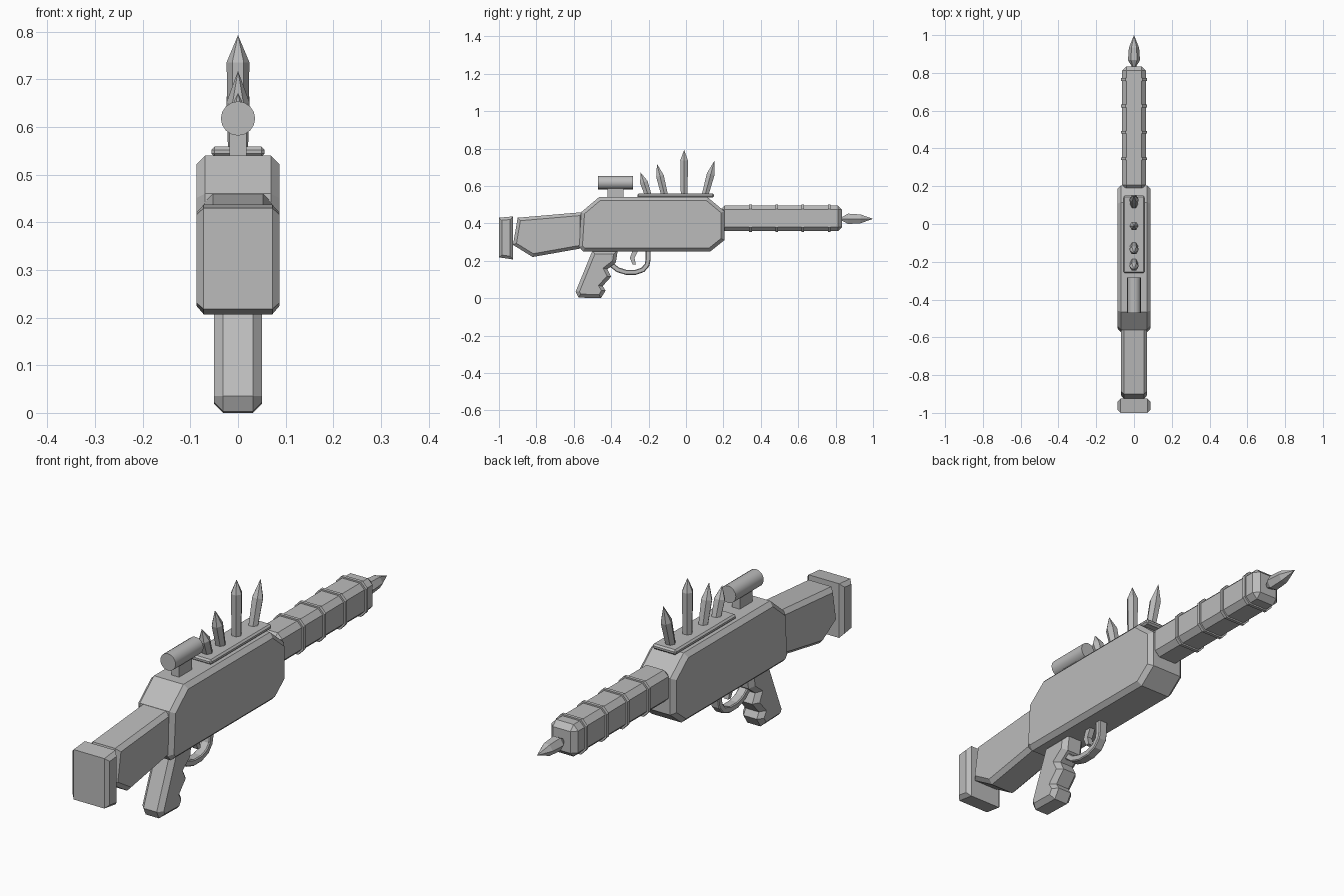
import bpy, bmesh, math
from mathutils import Vector, Matrix

if "Cube" in bpy.data.objects:
    bpy.data.objects.remove(bpy.data.objects["Cube"])

grey = bpy.data.materials.new("plain_grey")
grey.diffuse_color = (0.5, 0.5, 0.5, 1)
grey.use_nodes = True
grey.node_tree.nodes["Principled BSDF"].inputs["Base Color"].default_value = grey.diffuse_color


def finish(bm, name, smooth=False):
    bmesh.ops.recalc_face_normals(bm, faces=bm.faces)
    me = bpy.data.meshes.new(name)
    bm.to_mesh(me)
    bm.free()
    me.materials.append(grey)
    ob = bpy.data.objects.new(name, me)
    bpy.context.collection.objects.link(ob)
    if smooth:
        bpy.context.view_layer.objects.active = ob
        ob.select_set(True)
        bpy.ops.object.shade_smooth_by_angle(angle=math.radians(35))
        ob.select_set(False)
    return ob


def slab(name, profile, half, chamfer=0.0):
    """Side profile (y, z) extruded across x, with chamfered side faces."""
    bm = bmesh.new()
    w = half - chamfer
    left = [bm.verts.new((-w, y, z)) for y, z in profile]
    right = [bm.verts.new((w, y, z)) for y, z in profile]
    n = len(profile)
    caps = [bm.faces.new(left), bm.faces.new(right[::-1])]
    for i in range(n):
        j = (i + 1) % n
        bm.faces.new((left[i], right[i], right[j], left[j]))
    bmesh.ops.recalc_face_normals(bm, faces=bm.faces)
    if chamfer:
        bmesh.ops.inset_individual(bm, faces=caps, thickness=chamfer,
                                   depth=chamfer, use_even_offset=True)
    return finish(bm, name)


def box(name, center, size, bevel=0.0):
    bm = bmesh.new()
    bmesh.ops.create_cube(bm, size=1)
    bmesh.ops.scale(bm, vec=size, verts=bm.verts)
    if bevel:
        bmesh.ops.bevel(bm, geom=bm.edges[:], offset=bevel, segments=1,
                        affect='EDGES', profile=0.5)
    bmesh.ops.translate(bm, vec=center, verts=bm.verts)
    return finish(bm, name)


def spindle(name, base, tip, rings, sides=6, smooth=False):
    """Lathe along base->tip; rings are (fraction, radius), zero is a point."""
    base, tip = Vector(base), Vector(tip)
    axis = tip - base
    rot = axis.to_track_quat('Z', 'Y').to_matrix().to_4x4()
    mat = Matrix.Translation(base) @ rot
    bm = bmesh.new()
    loops = []
    for t, r in rings:
        count = sides if r else 1
        loops.append([bm.verts.new(mat @ Vector((
            r * math.cos(2 * math.pi * k / sides),
            r * math.sin(2 * math.pi * k / sides), t * axis.length)))
            for k in range(count)])
    for a, b in zip(loops, loops[1:]):
        for k in range(sides):
            j = (k + 1) % sides
            quad = [a[k % len(a)], a[j % len(a)], b[j % len(b)], b[k % len(b)]]
            bm.faces.new(list(dict.fromkeys(quad)))
    for end in (loops[0], loops[-1]):
        if len(end) > 1:
            bm.faces.new(end)
    return finish(bm, name, smooth)


def ribbon(name, path, thick, half):
    """Band of constant thickness following a (y, z) path."""
    pts = [Vector(p) for p in path]
    outer, inner = [], []
    for i, p in enumerate(pts):
        d = (pts[min(i + 1, len(pts) - 1)] - pts[max(i - 1, 0)]).normalized()
        off = Vector((-d.y, d.x)) * thick / 2
        outer.append(p - off)
        inner.append(p + off)
    return slab(name, outer + inner[::-1], half, 0.004)


# Main body, stock and butt plate
slab("body", [(-0.465, 0.54), (0.115, 0.54), (0.205, 0.465), (0.205, 0.31),
              (0.13, 0.25), (-0.55, 0.25), (-0.572, 0.275), (-0.56, 0.46)],
     0.087, 0.018)
slab("stock", [(-0.55, 0.46), (-0.55, 0.268), (-0.82, 0.22), (-0.925, 0.285),
               (-0.9, 0.43)], 0.07, 0.017)
slab("butt_plate", [(-1.0, 0.43), (-0.925, 0.437), (-0.925, 0.207),
                    (-1.0, 0.218)], 0.087, 0.015)

# Pistol grip with finger notches
slab("grip", [(-0.5, 0.255), (-0.59, 0.035), (-0.575, 0.003), (-0.455, 0.0),
              (-0.43, 0.04), (-0.445, 0.065), (-0.4, 0.115), (-0.42, 0.155),
              (-0.375, 0.19), (-0.365, 0.255)], 0.05, 0.019)

# Trigger and guard
ribbon("trigger_guard", [(-0.4, 0.18), (-0.365, 0.152), (-0.32, 0.138),
                         (-0.27, 0.138), (-0.23, 0.152), (-0.208, 0.178),
                         (-0.202, 0.21), (-0.202, 0.26)], 0.027, 0.02)
slab("trigger", [(-0.285, 0.255), (-0.3, 0.215), (-0.285, 0.18), (-0.268, 0.18),
                 (-0.275, 0.215), (-0.255, 0.255)], 0.012)

# Barrel with evenly spaced bands and a pointed crystal at the muzzle
box("barrel", (0, 0.51, 0.427), (0.126, 0.65, 0.136), 0.022)
for i in range(4):
    s, c = 0.07, 0.024
    ring = [(s, c - s), (s, s - c), (s - c, s), (c - s, s),
            (-s, s - c), (-s, c - s), (c - s, -s), (s - c, -s)]
    bm = bmesh.new()
    y0 = 0.345 + 0.14 * i
    face = bm.faces.new([bm.verts.new((x, y0 - 0.007, 0.427 + z * 1.06))
                         for x, z in ring])
    ext = bmesh.ops.extrude_face_region(bm, geom=[face], use_keep_orig=True)
    bmesh.ops.translate(bm, vec=(0, 0.014, 0), verts=[
        v for v in ext["geom"] if isinstance(v, bmesh.types.BMVert)])
    finish(bm, f"barrel_band_{i + 1}")
spindle("muzzle_crystal", (0, 0.825, 0.424), (0, 1.0, 0.424),
        [(0, 0.006), (0.24, 0.032), (0.62, 0.027), (1, 0)])

# Top rail with a row of crystals
box("rail", (0, -0.055, 0.548), (0.112, 0.41, 0.022), 0.007)
for i, (y, ty, tz, shoulder, r) in enumerate([
        (-0.2, -0.243, 0.672, 0.6, 0.024), (-0.113, -0.155, 0.718, 0.62, 0.024),
        (-0.01, -0.01, 0.793, 0.77, 0.024), (0.1, 0.152, 0.735, 0.62, 0.024)]):
    spindle(f"crystal_{i + 1}", (0, y, 0.545), (0, ty, tz),
            [(0, r * 0.85), (shoulder, r), (1, 0)])

# Scope tube on its mount
spindle("scope", (0, -0.47, 0.618), (0, -0.283, 0.618),
        [(0, 0.036), (1, 0.036)], 16, True)
box("scope_mount", (0, -0.378, 0.565), (0.036, 0.086, 0.06))
